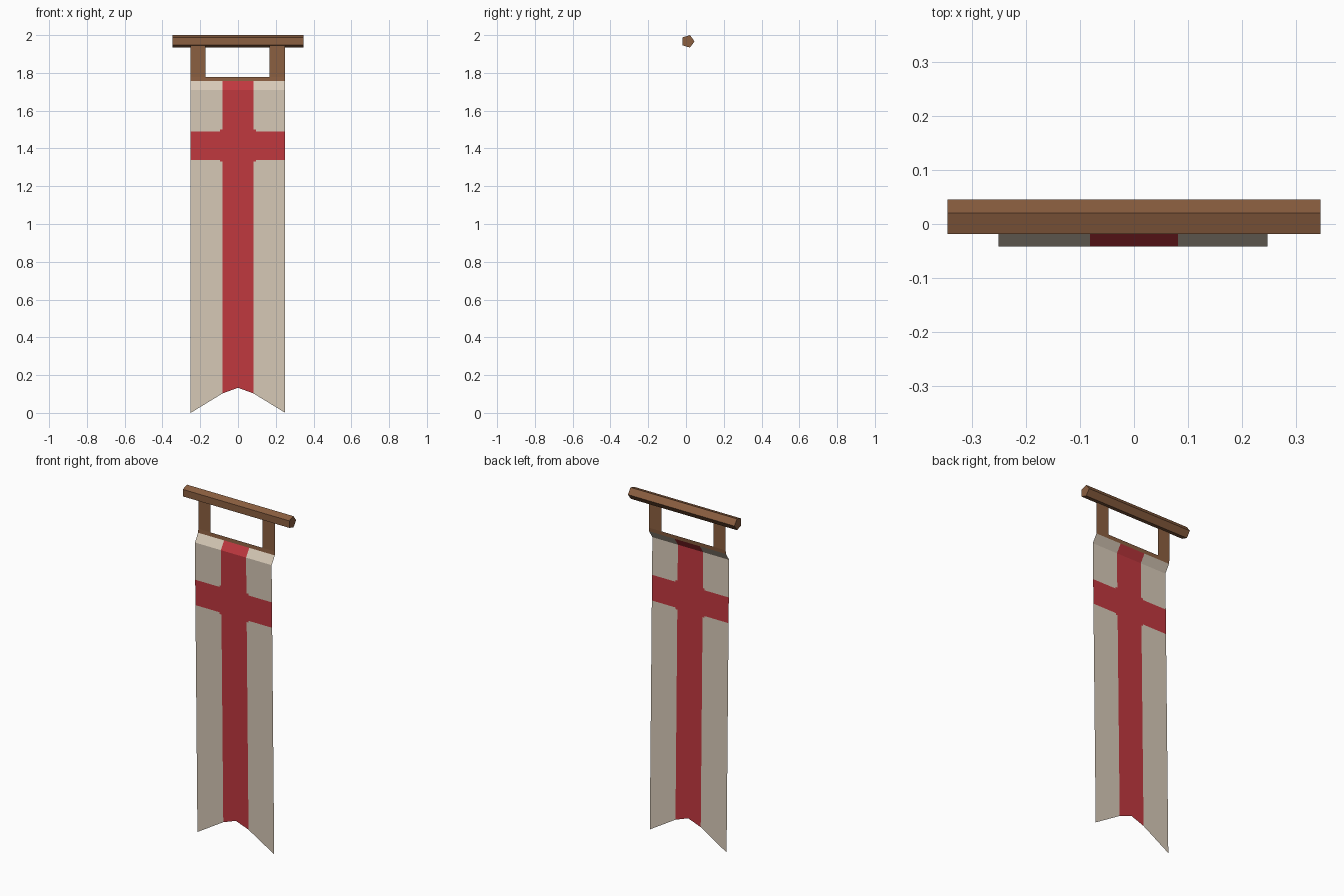
import bpy, bmesh, math

if "Cube" in bpy.data.objects:
    bpy.data.objects.remove(bpy.data.objects["Cube"])


def material(name, rgb):
    m = bpy.data.materials.new(name)
    m.diffuse_color = (*rgb, 1.0)
    m.use_nodes = True
    m.node_tree.nodes["Principled BSDF"].inputs["Base Color"].default_value = m.diffuse_color
    return m


WOOD = material("brown wood", (0.26, 0.115, 0.052))
LINEN = material("pale linen", (0.68, 0.585, 0.475))
RED = material("cross red", (0.53, 0.04, 0.05))


def finish(name, bm, mats):
    me = bpy.data.meshes.new(name)
    bm.to_mesh(me)
    bm.free()
    for m in mats:
        me.materials.append(m)
    ob = bpy.data.objects.new(name, me)
    bpy.context.collection.objects.link(ob)
    return ob


def sheet(name, xs, rows, mats, rule, keep=lambda x, z: True):
    """Single-layer cloth grid; rows(x) gives (y, z) points from top to bottom."""
    bm = bmesh.new()
    cols = [[bm.verts.new((x, y, z)) for y, z in rows(x)] for x in xs]
    for a, b in zip(cols, cols[1:]):
        for i in range(len(a) - 1):
            quad = (a[i], a[i + 1], b[i + 1], b[i])
            x = sum(v.co.x for v in quad) / 4
            z = sum(v.co.z for v in quad) / 4
            if keep(x, z):
                bm.faces.new(quad).material_index = rule(x, z)
    bmesh.ops.delete(bm, geom=[v for v in bm.verts if not v.link_faces], context='VERTS')
    return finish(name, bm, mats)


# Five-sided pole lying along x, one corner pointing back
bm = bmesh.new()
ends = []
for x in (-0.346, 0.346):
    ends.append([bm.verts.new((x, 0.01 + 0.035 * math.cos(k * math.tau / 5),
                               1.967 + 0.035 * math.sin(k * math.tau / 5)))
                 for k in range(5)])
for k in range(5):
    j = (k + 1) % 5
    bm.faces.new((ends[0][k], ends[0][j], ends[1][j], ends[1][k]))
for ring in ends:
    bm.faces.new(ring)
bmesh.ops.recalc_face_normals(bm, faces=bm.faces)
finish("pole", bm, [WOOD])

# Two hanging straps joined by a narrow band along the bottom
L, R = -0.251, 0.248
sheet("hanger_straps", [L, -0.173, 0.167, R],
      lambda x: [(-0.01, 1.965), (-0.01, 1.778), (-0.012, 1.756)],
      [WOOD], lambda x, z: 0,
      lambda x, z: abs(x) > 0.17 or z < 1.778)


# Banner cloth: sloped hem on top, leaning back toward a notched bottom
def hem_z(x):
    a = abs(x)
    if a < 0.082:
        return 0.133 - 0.36 * a
    return 0.103 - (a - 0.082) * 0.61


def banner_rows(x):
    zs = [1.71, 1.50, 1.49, 1.34, 1.33, hem_z(x)]
    return [(-0.012, 1.756)] + [(-0.018 - 0.024 * z / 1.71, z) for z in zs]


def cross(x, z):
    upright = abs(x) < 0.082
    arm = 1.34 < z < 1.49
    corner = abs(x) < 0.094 and 1.33 < z < 1.50
    return int(upright or arm or corner)


sheet("banner_cloth", [L, -0.094, -0.082, 0, 0.082, 0.094, R],
      banner_rows, [LINEN, RED], cross)
